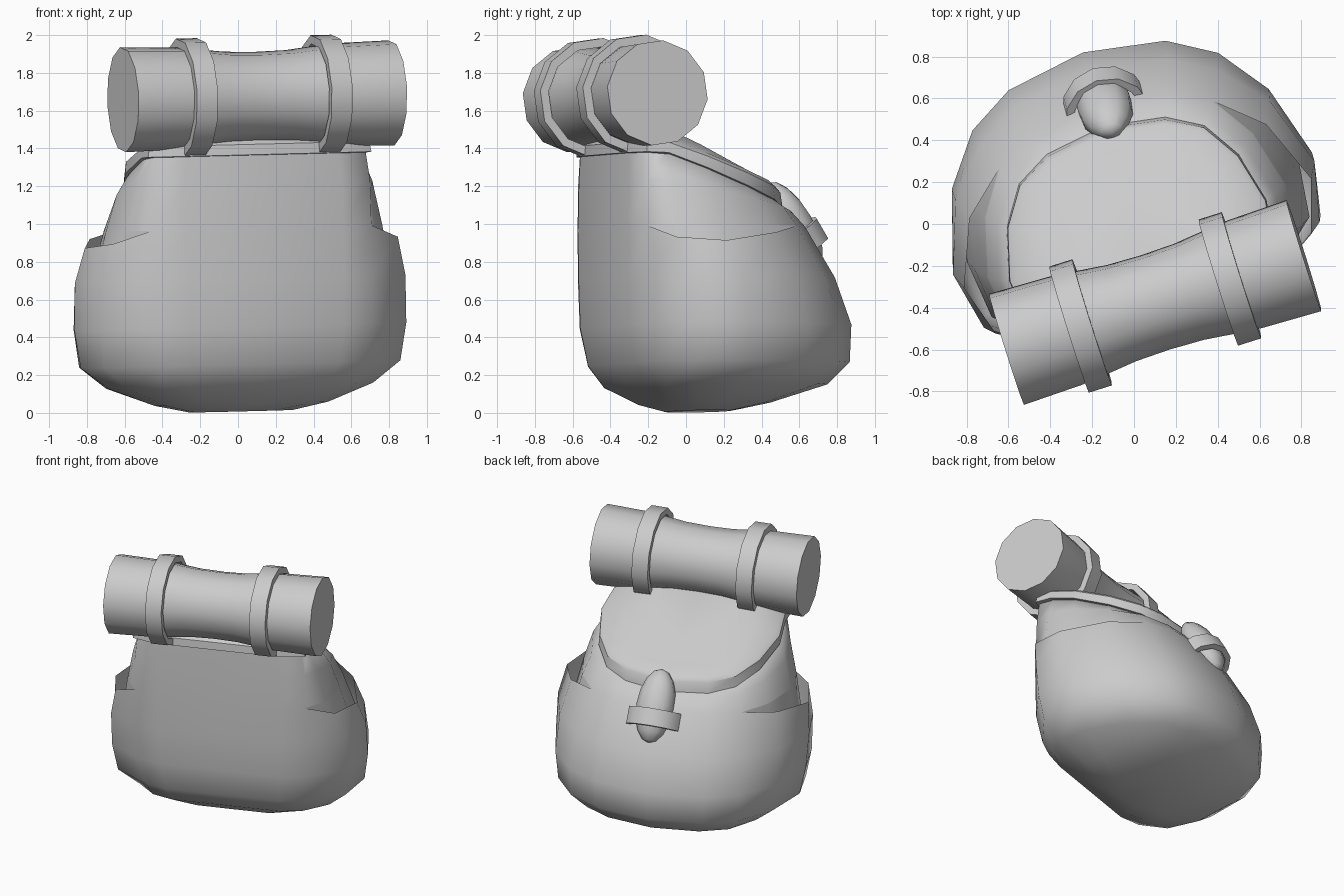
import bpy, bmesh
from math import sin, cos, pi, radians
from mathutils import Matrix, Vector

if "Cube" in bpy.data.objects:
    bpy.data.objects.remove(bpy.data.objects["Cube"])

# whole pack is turned and leans slightly
PLACE = (Matrix.Translation((0, 0, .008)) @ Matrix.Rotation(radians(17.5), 4, 'Z')
         @ Matrix.Rotation(radians(-1.4), 4, 'Y') @ Matrix.Translation((.025, 0, 0)))


def finish(name, bm, angle=50, matrix=Matrix(), recalc=True):
    if recalc:
        bmesh.ops.recalc_face_normals(bm, faces=bm.faces)
    bm.transform(PLACE @ matrix)
    me = bpy.data.meshes.new(name)
    bm.to_mesh(me)
    bm.free()
    me.shade_smooth()
    me.set_sharp_from_angle(angle=radians(angle))
    ob = bpy.data.objects.new(name, me)
    bpy.context.collection.objects.link(ob)
    return ob


def loft(name, rings, caps=True, wrap=False, angle=50, matrix=Matrix()):
    bm = bmesh.new()
    vs = [[bm.verts.new(p) for p in r] for r in rings]
    n = len(vs[0])
    for a, b in list(zip(vs, vs[1:])) + ([(vs[-1], vs[0])] if wrap else []):
        for i in range(n):
            j = (i + 1) % n
            bm.faces.new((a[i], a[j], b[j], b[i]))
    if caps:
        bm.faces.new(vs[0])
        bm.faces.new(vs[-1])
    return finish(name, bm, angle, matrix)


# D-shaped plan behind the front panel: half width fraction, depth fraction
SIDE = [(.96, .18), (1, .4), (.9, .66), (.72, .85), (.46, .95)]


def plan_ring(z, front, back, hw, corner, slope):
    half = [(.72 * corner, front), (corner, front + .05)]
    half += [(u * hw, front + (back - front) * t) for u, t in SIDE]
    pts = [(0, front)] + half + [(0, back)] + [(-x, y) for x, y in half[::-1]]
    return [Vector((x, y, z - slope * max(0, y + .3))) for x, y in pts]


# main sack: z, front y, back y, half width, front corner x, backward slope
BODY = [(0, -.08, .22, .28, .2, 0), (.04, -.19, .42, .47, .36, 0),
        (.135, -.34, .73, .71, .54, 0), (.25, -.42, .845, .835, .57, 0),
        (.45, -.455, .855, .855, .6, 0), (.7, -.46, .765, .825, .61, 0),
        (.97, -.46, .605, .745, .61, 0), (1.21, -.455, .53, .69, .61, .2),
        (1.365, -.45, .46, .62, .59, .385)]
rings = [plan_ring(*r) for r in BODY]

# side pockets bulge out of the sack, starting at ring 2, open above ring 6
BULGE = [0, .65, 1, .6, 0]
SAG = [0, -.065, -.085, -.04, 0]
POCKET = {3: .03, 4: .045, 5: .08, 6: .125}
COLUMNS = [[2, 3, 4, 5, 6], [14, 13, 12, 11, 10]]
bulged = [[p.copy() for p in r] for r in rings]
for k, out in POCKET.items():
    for cols in COLUMNS:
        for c, b, sag in zip(cols, BULGE, SAG):
            p = bulged[k][c]
            d = Vector((p.x, p.y - .05, 0)).normalized()
            p += d * out * b + Vector((0, 0, sag if k == 6 else 0))

bm = bmesh.new()
outer = [[bm.verts.new(p) for p in r] for r in bulged[:7]]
inner = [[bm.verts.new(p) if b != p else v for p, b, v in zip(rings[6], bulged[6], outer[6])]]
inner += [[bm.verts.new(p) for p in r] for r in rings[7:]]
for part in (outer, inner):
    for a, b in zip(part, part[1:]):
        for i in range(16):
            j = (i + 1) % 16
            bm.faces.new((a[i], a[j], b[j], b[i]))
bm.faces.new(outer[0][::-1])
bm.faces.new(inner[-1])
finish("pack_body", bm, 75, recalc=False)

# inner walls seen through the pocket openings
for side, cols in zip(("right", "left"), COLUMNS):
    bm = bmesh.new()
    grid = [[bm.verts.new(rings[k][c]) for c in cols] for k in (4, 5, 6)]
    for v in grid[0] + grid[1]:
        v.co.x *= .97
    for a, b in zip(grid, grid[1:]):
        for i in range(4):
            f = (a[i], a[i + 1], b[i + 1], b[i])
            bm.faces.new(f if side == "right" else f[::-1])
    finish(side + "_pocket_lining", bm, 75, recalc=False)

# lid with a raised rim and a shallow dome
LID = [(1.355, -.44, .465, .62, .59, .385), (1.36, -.46, .49, .645, .62, .385),
       (1.415, -.455, .478, .64, .61, .36), (1.435, -.43, .455, .615, .58, .36),
       (1.515, -.35, .37, .47, .43, .48), (1.54, -.25, .2, .27, .24, .5)]
loft("lid", [plan_ring(*r) for r in LID], angle=32)


def circle_x(x, r, n=12):
    return [(x, r * cos(2 * pi * (i + .5) / n), r * sin(2 * pi * (i + .5) / n)) for i in range(n)]


# bedroll, pinched in the middle
ROLL = Matrix.Translation((0, -.388, 1.668)) @ Matrix.Rotation(radians(8), 4, 'X')
HALF_ROLL = [(.745, .28), (.45, .272), (.31, .258), (.17, .242)]
profile = [(-x, r) for x, r in HALF_ROLL] + [(0, .237)] + HALF_ROLL[::-1]
loft("bedroll", [circle_x(x, r) for x, r in profile], matrix=ROLL)

# bedroll straps
for side, sx in (("left", -.374), ("right", .374)):
    band = [(-.058, .318), (.058, .318), (.058, .272), (-.058, .272)]
    loft(side + "_roll_strap", [circle_x(sx + x, r) for x, r in band],
         caps=False, wrap=True, matrix=ROLL)

# closing tab, lying along the sloped back
TILT = Matrix.Rotation(radians(31), 4, 'X')
bm = bmesh.new()
bmesh.ops.create_uvsphere(bm, u_segments=10, v_segments=8, radius=1)
bmesh.ops.scale(bm, vec=(.135, .11, .26), verts=bm.verts)
finish("closing_tab", bm, 60, Matrix.Translation((.035, .58, .985)) @ TILT)

# loop over the tab
arc = []
for i in range(7):
    a = pi * i / 6
    arc.append([(r * cos(a), r * sin(a), z)
                for r, z in ((.205, -.06), (.205, .06), (.165, .06), (.165, -.06))])
loft("tab_loop", arc, angle=40, matrix=Matrix.Translation((.035, .562, .872)) @ TILT)
